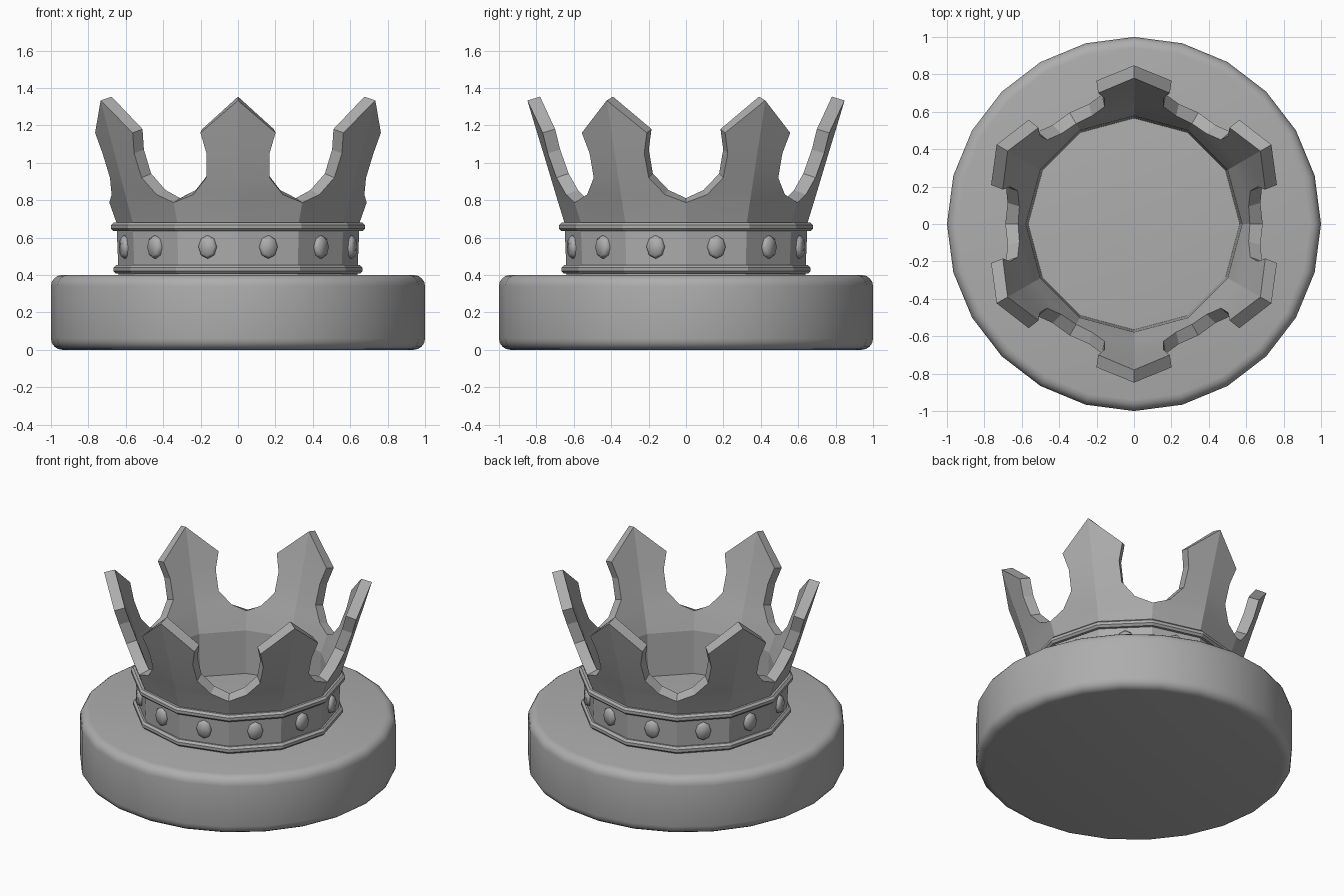
import bpy, bmesh
from math import sin, cos, pi, radians
from mathutils import Vector

if "Cube" in bpy.data.objects:
    bpy.data.objects.remove(bpy.data.objects["Cube"])

# dark grey shared by every part
grey = bpy.data.materials.new("dark_grey")
grey.diffuse_color = (0.42, 0.42, 0.42, 1)
grey.use_nodes = True
grey.node_tree.nodes["Principled BSDF"].inputs["Base Color"].default_value = grey.diffuse_color


def finish(name, bm, angle=None):
    me = bpy.data.meshes.new(name)
    bm.to_mesh(me)
    bm.free()
    me.materials.append(grey)
    ob = bpy.data.objects.new(name, me)
    bpy.context.collection.objects.link(ob)
    if angle:
        smooth(ob, angle)
    return ob


def smooth(ob, angle):
    bpy.ops.object.select_all(action='DESELECT')
    ob.select_set(True)
    bpy.context.view_layer.objects.active = ob
    bpy.ops.object.shade_smooth_by_angle(angle=radians(angle))


def lathe(name, profile, n, closed, angle):
    """Revolve (radius, z) points around z; cap the ends if not closed."""
    bm = bmesh.new()
    rings = [[bm.verts.new((r * cos(2 * pi * i / n), r * sin(2 * pi * i / n), z))
              for i in range(n)] for r, z in profile]
    pairs = list(zip(rings, rings[1:]))
    if closed:
        pairs.append((rings[-1], rings[0]))
    for a, b in pairs:
        for i in range(n):
            j = (i + 1) % n
            bm.faces.new((a[i], a[j], b[j], b[i]))
    if not closed:
        bm.faces.new(rings[0])
        bm.faces.new(rings[-1])
    bmesh.ops.recalc_face_normals(bm, faces=bm.faces)
    return finish(name, bm, angle)


# round base with softened rims
B, STEPS = 0.06, 4
arc = [(1 - B + B * sin(k * pi / 2 / STEPS), B - B * cos(k * pi / 2 / STEPS))
       for k in range(STEPS + 1)]
lathe("base", arc + [(r, 0.4 - z) for r, z in reversed(arc)], 24, False, 40)

# crown wall rows: z, radius at the cut edge, radius at the spike centre,
# and cut position (0 at valley, 1 at spike centre)
ROWS = [(0.395, 0.638, 0.638, 0), (0.68, 0.65, 0.65, 0), (0.787, 0.688, 0.683, 0),
        (0.83, 0.706, 0.696, 0.32), (0.92, 0.738, 0.723, 0.54),
        (1.05, 0.784, 0.762, 0.57), (1.16, 0.82, 0.796, 0.51), (1.333, 0.848, 0.848, 1)]
bm = bmesh.new()
for k in range(6):
    spike = -pi / 2 + k * pi / 3
    for side in (-1, 1):
        valley = spike + side * pi / 6

        def point(z, r, f):
            a = Vector((r * cos(valley), r * sin(valley), z))
            b = Vector((r * cos(spike), r * sin(spike), z))
            return a.lerp(b, f)

        for (z0, r0, c0, f0), (z1, r1, c1, f1) in zip(ROWS, ROWS[1:]):
            pts = [point(z0, r0, f0), point(z0, c0, 1), point(z1, c1, 1)]
            if f1 < 1:
                pts.append(point(z1, r1, f1))
            if side > 0:
                pts.reverse()
            bm.faces.new([bm.verts.new(p) for p in pts])
bmesh.ops.remove_doubles(bm, verts=bm.verts, dist=1e-4)
bm.normal_update()
for f in bm.faces:
    c = f.calc_center_median()
    if f.normal.x * c.x + f.normal.y * c.y < 0:
        f.normal_flip()
crown = finish("crown_wall", bm)
mod = crown.modifiers.new("thickness", 'SOLIDIFY')
mod.thickness = 0.07
mod.offset = -1
mod.use_even_offset = True
bpy.context.view_layer.objects.active = crown
bpy.ops.object.modifier_apply(modifier=mod.name)
smooth(crown, 12)

# rounded trim rings above and below the band
for name, r, z in (("lower_trim", 0.642, 0.43), ("upper_trim", 0.656, 0.657)):
    ring = [(r + 0.025 * cos(pi / 8 + k * pi / 4), z + 0.025 * sin(pi / 8 + k * pi / 4))
            for k in range(8)]
    lathe(name, ring, 12, True, 20)

# oval domed studs, one on every band face
bm = bmesh.new()
for k in range(12):
    a = pi / 12 + k * pi / 6
    out = Vector((cos(a), sin(a), 0))
    tangent = Vector((-sin(a), cos(a), 0))
    loops = []
    for d, s in ((0.60, 1), (0.632, 1), (0.647, 0.8)):
        loops.append([bm.verts.new(out * d + tangent * 0.05 * s * cos(i * pi / 4)
                                   + Vector((0, 0, 0.55 + 0.062 * s * sin(i * pi / 4))))
                      for i in range(8)])
    for p, q in zip(loops, loops[1:]):
        for i in range(8):
            j = (i + 1) % 8
            bm.faces.new((p[i], p[j], q[j], q[i]))
    bm.faces.new(loops[0][::-1])
    bm.faces.new(loops[-1])
bmesh.ops.recalc_face_normals(bm, faces=bm.faces)
finish("band_studs", bm, 60)
